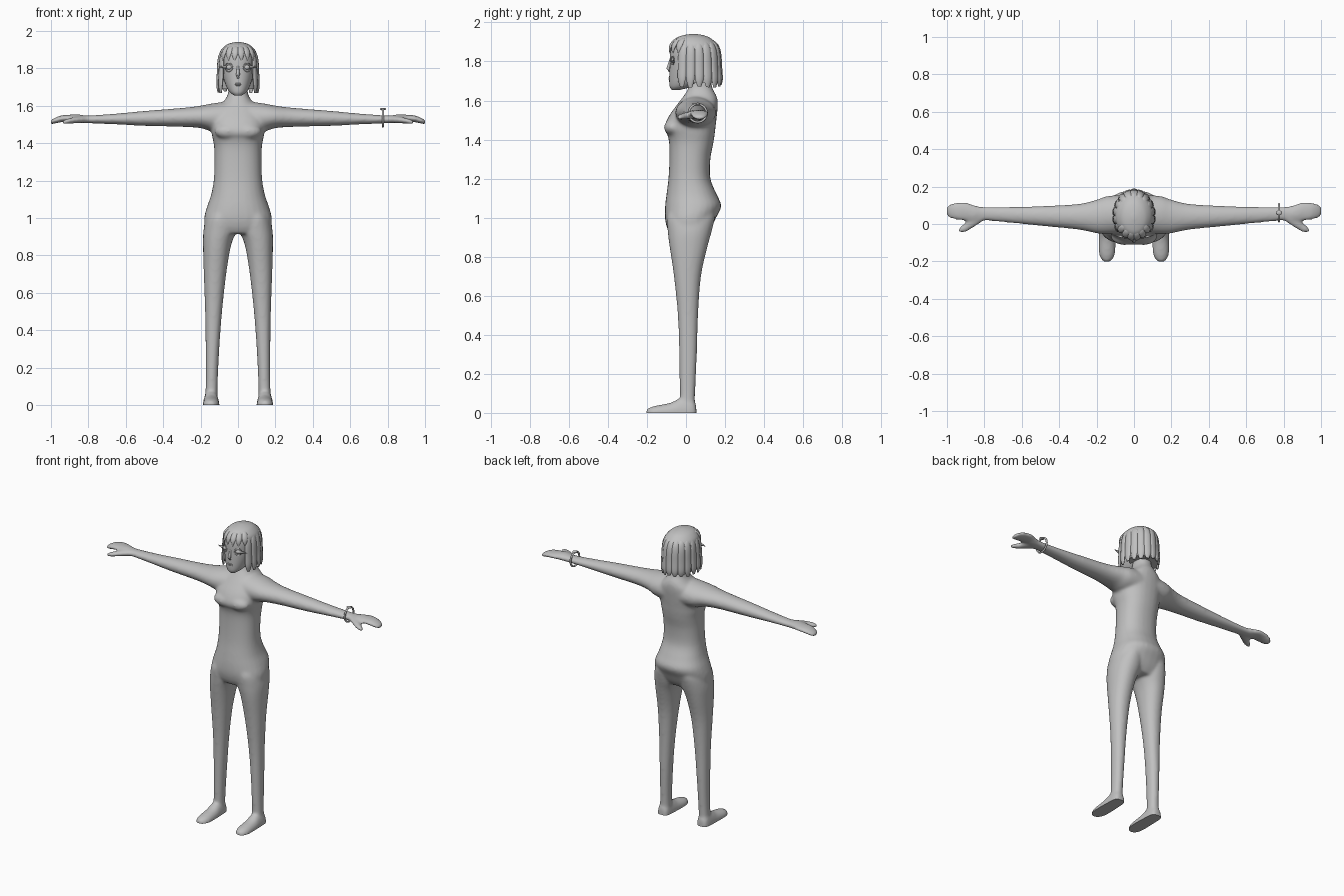
import bpy, bmesh, math, random
from mathutils import Vector, Matrix

if "Cube" in bpy.data.objects:
    bpy.data.objects.remove(bpy.data.objects["Cube"])

random.seed(4)
grey = bpy.data.materials.new("plain grey")
grey.diffuse_color = (0.53, 0.53, 0.53, 1)
grey.use_nodes = True
grey.node_tree.nodes["Principled BSDF"].inputs["Base Color"].default_value = grey.diffuse_color


def finish(bm, name, angle=60):
    bmesh.ops.recalc_face_normals(bm, faces=bm.faces)
    me = bpy.data.meshes.new(name)
    bm.to_mesh(me)
    bm.free()
    me.materials.append(grey)
    ob = bpy.data.objects.new(name, me)
    bpy.context.collection.objects.link(ob)
    bpy.ops.object.select_all(action='DESELECT')
    ob.select_set(True)
    bpy.context.view_layer.objects.active = ob
    bpy.ops.object.shade_smooth_by_angle(angle=math.radians(angle))
    return ob


def skin(bm, rings):
    """Closed tube through a list of point rings."""
    vs = [[bm.verts.new(p) for p in r] for r in rings]
    n = len(vs[0])
    for a, b in zip(vs, vs[1:]):
        for i in range(n):
            bm.faces.new((a[i], a[(i + 1) % n], b[(i + 1) % n], b[i]))
    bm.faces.new(vs[0])
    bm.faces.new(vs[-1])


def smooth_rows(rows, steps=4):
    """Catmull-Rom interpolation of rows of numbers."""
    out = []
    for i in range(len(rows) - 1):
        p = [rows[max(0, min(len(rows) - 1, i + k))] for k in (-1, 0, 1, 2)]
        for s in range(steps):
            t = s / steps
            out.append([0.5 * (2 * b + (c - a) * t + (2 * a - 5 * b + 4 * c - d) * t * t
                               + (3 * b - a - 3 * c + d) * t ** 3) for a, b, c, d in zip(*p)])
    return out + [list(rows[-1])]


def loft(bm, rows, axis, side=1, power=1.0, n=28):
    """Rows: position on axis, then low/high limits of the two other axes."""
    rings = []
    for t, u0, u1, v0, v1 in smooth_rows(rows):
        ring = []
        for k in range(n):
            a = 2 * math.pi * k / n
            c, s = math.cos(a), math.sin(a)
            u = (u0 + u1) / 2 + (u1 - u0) / 2 * math.copysign(abs(c) ** power, c)
            v = (v0 + v1) / 2 + (v1 - v0) / 2 * math.copysign(abs(s) ** power, s)
            p = {'x': (t, u, v), 'y': (u, t, v), 'z': (u, v, t)}[axis]
            ring.append((p[0] * side, p[1], p[2]))
        rings.append(ring)
    skin(bm, rings)


def ball(bm, loc, radii):
    bmesh.ops.create_uvsphere(bm, u_segments=20, v_segments=12, radius=1,
                              matrix=Matrix.Translation(loc) @ Matrix.Diagonal((*radii, 1)))


def tube(bm, path, radii, n=10, hint=None, flat=1.0):
    """Tube along a path; hint is the direction of the wide side."""
    rings = []
    for i, p in enumerate(path):
        t = (path[min(i + 1, len(path) - 1)] - path[max(i - 1, 0)]).normalized()
        w = hint or (Vector((0, 0, 1)) if abs(t.z) < 0.9 else Vector((1, 0, 0)))
        w = (w - t * w.dot(t)).normalized()
        h = t.cross(w)
        rings.append([p + w * radii[i] * math.cos(2 * math.pi * k / n)
                      + h * radii[i] * flat * math.sin(2 * math.pi * k / n) for k in range(n)])
    skin(bm, rings)


def ring_tube(bm, centre, u, v, r, thick, n=32):
    """Round hoop spanned by directions u and v."""
    w = u.cross(v)
    vs = []
    for i in range(n):
        a = 2 * math.pi * i / n
        d = u * math.cos(a) + v * math.sin(a)
        vs.append([bm.verts.new(centre + d * (r + thick * math.cos(b)) + w * thick * math.sin(b))
                   for b in [2 * math.pi * k / 8 for k in range(8)]])
    for i in range(n):
        for k in range(8):
            a, b, l = vs[i], vs[(i + 1) % n], (k + 1) % 8
            bm.faces.new((a[k], a[l], b[l], b[k]))


# Body: torso, bust, arms, hands, legs and feet fused to one skin
torso = [(.915, -.15, .15, -.08, .105), (.95, -.177, .177, -.098, .13), (1.0, -.181, .181, -.108, .154),
         (1.06, -.166, .166, -.107, .181),
         (1.12, -.145, .145, -.10, .157), (1.2, -.13, .13, -.09, .125), (1.3, -.126, .126, -.085, .125),
         (1.38, -.128, .128, -.086, .14), (1.425, -.136, .136, -.096, .147), (1.46, -.142, .142, -.112, .151),
         (1.52, -.15, .15, -.088, .158),
         (1.58, -.125, .125, -.045, .163), (1.62, -.08, .08, -.015, .158), (1.66, -.055, .055, .01, .137),
         (1.72, -.05, .05, .02, .125)]
arm = [(.04, -.05, .155, 1.45, 1.625), (.14, -.055, .15, 1.462, 1.612), (.2, -.05, .13, 1.48, 1.6),
       (.3, -.03, .107, 1.487, 1.588), (.5, -.01, .096, 1.492, 1.572), (.65, .005, .092, 1.5, 1.558),
       (.8, .018, .092, 1.506, 1.548), (.85, .01, .10, 1.508, 1.553), (.9, .018, .117, 1.516, 1.552),
       (.95, .022, .114, 1.511, 1.547), (.985, .032, .106, 1.503, 1.532), (1.003, .05, .09, 1.50, 1.52)]
thumb = [(.8, .02, .06, 1.51, 1.545), (.86, -.02, .05, 1.506, 1.542), (.9, -.043, .012, 1.503, 1.534),
         (.925, -.048, -.012, 1.502, 1.527), (.938, -.045, -.025, 1.503, 1.52)]
leg = [(.02, .108, .18, -.03, .046), (.1, .109, .173, -.032, .047), (.3, .1, .173, -.035, .056),
       (.5, .085, .176, -.042, .062), (.7, .063, .183, -.062, .077), (.85, .038, .187, -.084, .11),
       (.93, .01, .185, -.094, .132), (1.0, .012, .17, -.098, .148), (1.05, .03, .14, -.08, .15)]
foot = [(.053, .12, .168, -.04, .04), (.03, .106, .183, -.07, .075), (-.03, .102, .186, -.07, .075),
        (-.08, .099, .188, -.05, .052), (-.15, .1, .188, -.036, .038), (-.185, .112, .178, -.026, .028),
        (-.203, .13, .16, -.018, .018)]
bm = bmesh.new()
loft(bm, torso, 'z', power=.88)
for s in (1, -1):
    loft(bm, arm, 'x', s)
    loft(bm, thumb, 'x', s)
    loft(bm, leg, 'z', s, .92)
    loft(bm, foot, 'y', s, .95)
    ball(bm, (s * .05, -.066, 1.462), (.075, .047, .042))
rough = finish(bm, "body_base", 180)
m = rough.modifiers.new("fuse", 'REMESH')
m.mode, m.voxel_size = 'VOXEL', .008
m = rough.modifiers.new("soften", 'SMOOTH')
m.factor, m.iterations = .5, 12

# Cut the feet flat at the floor
bm = bmesh.new()
bm.from_object(rough, bpy.context.evaluated_depsgraph_get())
cut = bmesh.ops.bisect_plane(bm, geom=bm.verts[:] + bm.edges[:] + bm.faces[:], plane_co=(0, 0, 0),
                             plane_no=(0, 0, 1), clear_inner=True)
bmesh.ops.holes_fill(bm, edges=[e for e in cut['geom_cut'] if isinstance(e, bmesh.types.BMEdge)])
bpy.data.objects.remove(rough)
finish(bm, "body", 50)

# Head with nose, lips and eyes
bm = bmesh.new()
loft(bm, [(1.655, -.02, .02, -.073, -.03), (1.67, -.042, .042, -.083, .03), (1.70, -.062, .062, -.086, .09),
          (1.75, -.079, .079, -.085, .13), (1.8, -.088, .088, -.083, .15), (1.86, -.09, .09, -.08, .155),
          (1.9, -.075, .075, -.06, .14), (1.925, -.04, .04, -.02, .1)], 'z', power=.9)
finish(bm, "head")
bm = bmesh.new()
tube(bm, [Vector(p) for p in ((0, -.078, 1.815), (0, -.085, 1.785), (0, -.09, 1.765), (0, -.081, 1.75))],
     [.005, .008, .011, .008])
finish(bm, "nose")
bm = bmesh.new()
for z in (1.71, 1.717):
    ball(bm, (0, -.082, z), (.018, .007, .005))
finish(bm, "lips")
bm = bmesh.new()
for s in (1, -1):
    ball(bm, (s * .046, -.066, 1.805), (.017, .012, .013))
finish(bm, "eyes")

# Eye rims with pointed outer lashes
bm = bmesh.new()
X, Y, Z = Vector((1, 0, 0)), Vector((0, 1, 0)), Vector((0, 0, 1))
for s in (1, -1):
    out = Vector((s * .9, .36, 0)).normalized()
    ring_tube(bm, Vector((s * .049, -.069, 1.805)), out, Z, .022, .0025)
    tube(bm, [Vector((s * .062, -.068, 1.807)), Vector((s * .085, -.064, 1.808)), Vector((s * .106, -.058, 1.807))],
         [.008, .005, .0008])
finish(bm, "eye_lashes")

# Hair: smooth crown, filled back and separate locks
bm = bmesh.new()
loft(bm, [(1.855, -.102, .102, -.072, .168), (1.89, -.096, .096, -.074, .158), (1.92, -.07, .07, -.05, .125),
          (1.934, -.042, .042, -.015, .09), (1.941, -.01, .01, .025, .05)], 'z')
finish(bm, "hair_crown")
bm = bmesh.new()
loft(bm, [(1.69, -.097, .097, .015, .172), (1.78, -.099, .099, .0, .172), (1.87, -.097, .097, -.02, .166)], 'z')
finish(bm, "hair_back")


def lock(bm, deg, profile, width):
    a = math.radians(deg)
    out = Vector((.104 * math.sin(a), -.13 * math.cos(a), 0))
    side = Vector((.104 * math.cos(a), .13 * math.sin(a), 0)).normalized()
    rows = smooth_rows(profile)
    path = [Vector((0, .045, z)) + out * r for r, z, w in rows]
    tube(bm, path, [width * w for r, z, w in rows], hint=side, flat=.45)


bm = bmesh.new()
for i in range(13):
    low = 1.67 + random.uniform(-.004, .01)
    lock(bm, 60 + i * 20, [(.62, 1.908, .3), (.84, 1.888, .75), (.96, 1.845, .95), (1.0, 1.77, 1),
                           (1.035, 1.71, .9), (1.02, low, .4)], .024)
finish(bm, "hair_locks")
bm = bmesh.new()
for i in range(6):
    lock(bm, -50 + i * 20, [(.55, 1.921, .4), (.76, 1.91, .9), (.92, 1.888, 1), (.99, 1.865, .7),
                            (1.0, 1.84, .1)], .018)
finish(bm, "fringe")

# Bracelet on one wrist with a small bead
bm = bmesh.new()
wrist = Vector((.775, .06, 1.535))
ring_tube(bm, wrist, Y, Z, .046, .006)
ball(bm, wrist + Z * .047, (.016, .013, .007))
finish(bm, "bracelet")
